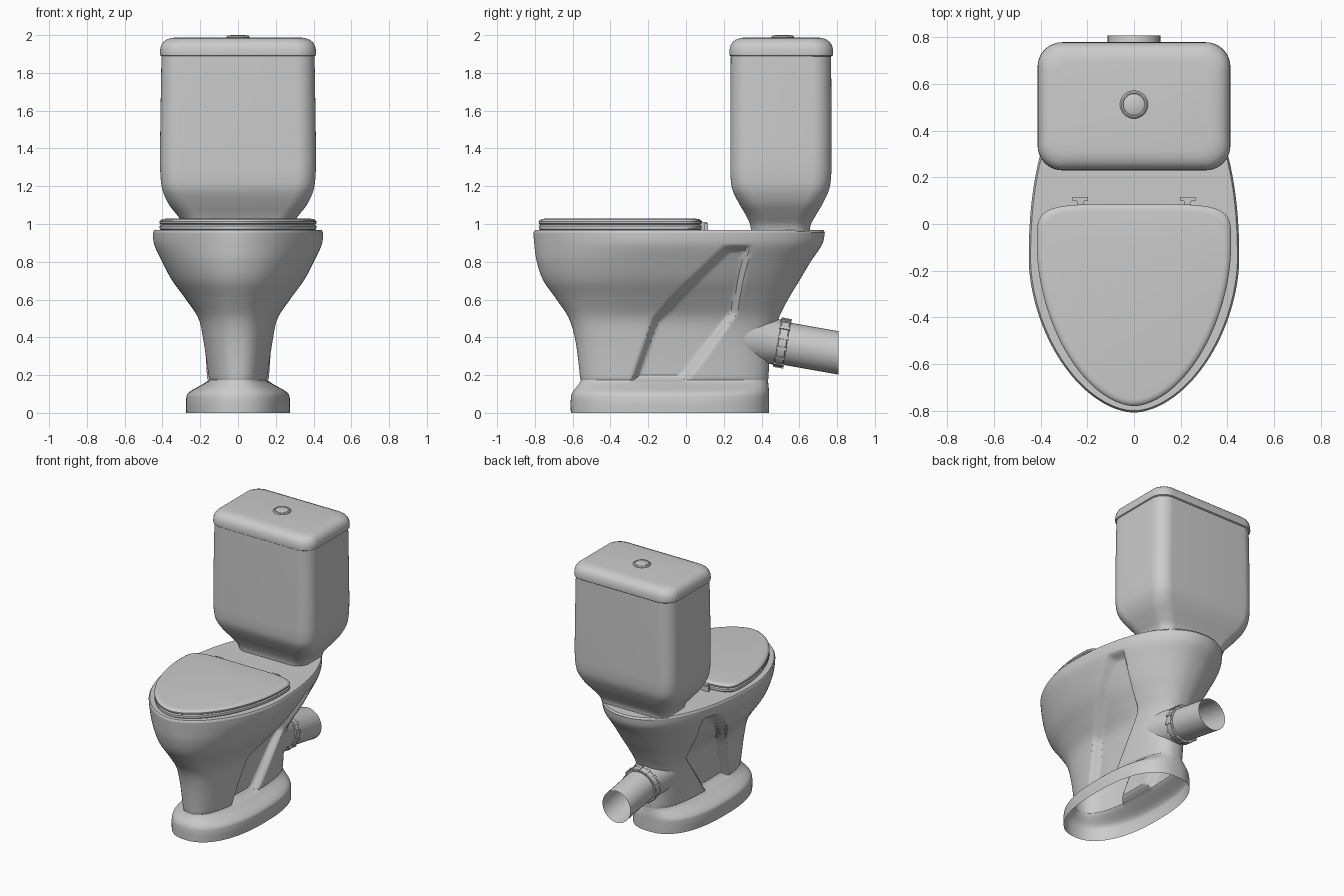
import bpy, bmesh, math
from mathutils import Vector, Matrix

if "Cube" in bpy.data.objects:
    bpy.data.objects.remove(bpy.data.objects["Cube"])


def loft(name, rings, cap_start=True, cap_end=True, angle=35):
    """Skin a list of closed rings into one smooth-shaded object."""
    bm = bmesh.new()
    vr = [[bm.verts.new(p) for p in r] for r in rings]
    n = len(rings[0])
    for a, b in zip(vr, vr[1:]):
        for i in range(n):
            j = (i + 1) % n
            bm.faces.new((a[i], a[j], b[j], b[i]))
    if cap_start:
        bm.faces.new(vr[0][::-1])
    if cap_end:
        bm.faces.new(vr[-1])
    bmesh.ops.recalc_face_normals(bm, faces=bm.faces)
    me = bpy.data.meshes.new(name)
    bm.to_mesh(me)
    bm.free()
    ob = bpy.data.objects.new(name, me)
    bpy.context.collection.objects.link(ob)
    bpy.ops.object.select_all(action='DESELECT')
    ob.select_set(True)
    bpy.context.view_layer.objects.active = ob
    bpy.ops.object.shade_smooth_by_angle(angle=math.radians(angle))
    return ob


def egg(z, yf, yb, hw, yc, nf, nb, count=128):
    """Plan section: two superellipse halves meeting at the widest line yc."""
    pts = []
    for i in range(count):
        t = 2 * math.pi * i / count
        c, s = math.cos(t), math.sin(t)
        n, reach = (nb, yb - yc) if s >= 0 else (nf, yc - yf)
        x = hw * math.copysign(abs(c) ** (2 / n), c)
        y = yc + reach * math.copysign(abs(s) ** (2 / n), s)
        pts.append(Vector((x, y, z)))
    return pts


def round_rect(z, hw, y0, y1, r, seg=10):
    pts = []
    for k, (cx, cy) in enumerate(((hw - r, y1 - r), (r - hw, y1 - r),
                                  (r - hw, y0 + r), (hw - r, y0 + r))):
        for i in range(seg + 1):
            a = math.pi / 2 * (k + i / seg)
            pts.append(Vector((cx + r * math.cos(a), cy + r * math.sin(a), z)))
    return pts


def spline(keys, sub):
    """Catmull-Rom resampling of key tuples."""
    out = []
    for i in range(len(keys) - 1):
        p0, p1 = keys[max(i - 1, 0)], keys[i]
        p2, p3 = keys[i + 1], keys[min(i + 2, len(keys) - 1)]
        for k in range(sub):
            t = k / sub
            out.append([0.5 * (2 * b + (c - a) * t + (2 * a - 5 * b + 4 * c - d) * t * t
                               + (3 * b - a - 3 * c + d) * t ** 3)
                        for a, b, c, d in zip(p0, p1, p2, p3)])
    out.append(list(keys[-1]))
    return out


# Bowl and pedestal: z, front y, back y, half width, widest y, front/back roundness
BODY = [(0.00, -0.61, 0.44, 0.275, -0.08, 2.3, 2.5),
        (0.07, -0.61, 0.44, 0.275, -0.08, 2.3, 2.5),
        (0.11, -0.60, 0.44, 0.258, -0.08, 2.3, 2.5),
        (0.165, -0.56, 0.435, 0.168, -0.08, 2.4, 2.6),
        (0.20, -0.562, 0.437, 0.166, -0.08, 2.4, 2.6),
        (0.38, -0.585, 0.45, 0.187, -0.08, 2.4, 2.5),
        (0.50, -0.62, 0.49, 0.212, -0.08, 2.3, 2.4),
        (0.60, -0.685, 0.54, 0.275, -0.10, 2.1, 2.3),
        (0.70, -0.755, 0.60, 0.348, -0.12, 2.0, 2.2),
        (0.80, -0.79, 0.66, 0.402, -0.14, 1.9, 2.2),
        (0.89, -0.803, 0.72, 0.443, -0.15, 1.8, 2.2),
        (0.955, -0.808, 0.735, 0.451, -0.15, 1.8, 2.2)]
rings = [egg(*k, count=256) for k in spline(BODY, 9)]
rings.append(egg(0.968, -0.80, 0.727, 0.443, -0.15, 1.8, 2.2, count=256))

# Recessed side panels pressed into both flanks
PANEL = [Vector(p) for p in ((-0.30, 0.16), (0.0, 0.16), (0.27, 0.52), (0.31, 0.70),
                             (0.345, 0.89), (0.21, 0.89), (-0.01, 0.68), (-0.18, 0.50))]


def panel_depth(y, z):
    p, inside, dist = Vector((y, z)), False, 9.0
    for a, b in zip(PANEL, PANEL[1:] + PANEL[:1]):
        e = b - a
        t = min(1, max(0, (p - a).dot(e) / e.dot(e)))
        dist = min(dist, (p - a - e * t).length)
        if (a.y > z) != (b.y > z) and y < a.x + (z - a.y) / (b.y - a.y) * e.x:
            inside = not inside
    if not inside:
        return 0.0
    t = min(1, dist / 0.04)
    return 0.055 * t * t * (3 - 2 * t)


for ring in rings:
    for v in ring:
        v.x -= math.copysign(panel_depth(v.y, v.z), v.x)
loft("bowl_pedestal", rings, cap_start=False, angle=40)


# Seat and lid share one outline; profile is (z, inset)
def seat_layer(name, profile):
    loft(name, [egg(z, -0.78 + i, 0.085 - i, 0.416 - i, -0.10, 1.8, 5)
                for z, i in profile])


seat_layer("seat", [(0.966, 0.012), (0.972, 0.003), (0.98, 0), (0.99, 0.002), (0.997, 0.012)])
seat_layer("seat_lid", [(0.997, 0.008), (1.002, 0.001), (1.012, 0), (1.02, 0.005),
                        (1.026, 0.016), (1.028, 0.03)])


def box(name, center, size, rot=None):
    bpy.ops.mesh.primitive_cube_add(size=1)
    ob = bpy.context.object
    ob.name = name
    ob.matrix_world = (Matrix.Translation(center) @ (rot or Matrix()) @
                       Matrix.Diagonal((*size, 1)))
    return ob


# Hinges
for side, label in ((-1, "left"), (1, "right")):
    box("hinge_stem_" + label, (side * 0.23, 0.09, 0.99), (0.03, 0.04, 0.04))
    box("hinge_bar_" + label, (side * 0.23, 0.107, 0.985), (0.065, 0.018, 0.04))

# Cistern: z, half width, front y, back y, corner radius
TANK = [(0.96, 0.27, 0.345, 0.655, 0.09), (1.00, 0.285, 0.338, 0.662, 0.09),
        (1.05, 0.325, 0.315, 0.69, 0.10), (1.11, 0.37, 0.28, 0.725, 0.10),
        (1.18, 0.40, 0.246, 0.757, 0.10), (1.25, 0.41, 0.236, 0.768, 0.10),
        (1.35, 0.413, 0.235, 0.77, 0.10), (1.60, 0.41, 0.235, 0.77, 0.10),
        (1.90, 0.405, 0.237, 0.768, 0.10)]
loft("cistern", [round_rect(*k) for k in spline(TANK, 4)])

# Cistern lid: z, inset
LID = [(1.888, 0.008), (1.893, 0.001), (1.90, 0), (1.925, 0.001), (1.945, 0.006),
       (1.962, 0.016), (1.975, 0.032), (1.984, 0.055), (1.988, 0.085)]
loft("cistern_lid", [round_rect(z, 0.413 - i, 0.23 + i, 0.779 - i, 0.105 - i * 0.5)
                     for z, i in LID])


def disc(name, profile):
    loft(name, [[Vector((r * math.cos(a), 0.512 + r * math.sin(a), z))
                 for a in (2 * math.pi * i / 32 for i in range(32))] for z, r in profile])


# Flush button
disc("button_ring", [(1.98, 0.06), (1.991, 0.06), (1.997, 0.054), (1.998, 0.048), (1.994, 0.046)])
disc("button", [(1.985, 0.044), (1.997, 0.044), (2.0, 0.039)])

# Outlet: tilted axis through the collar centre
TILT = math.radians(10)
ORIGIN = Vector((0, 0.51, 0.37))
AXIS = Vector((0, math.cos(TILT), -math.sin(TILT)))
UP = Vector((0, math.sin(TILT), math.cos(TILT)))


def radial(a):
    return Vector((math.cos(a), 0, 0)) + UP * math.sin(a)


def tube_ring(s, r, count=40):
    return [ORIGIN + AXIS * s + radial(2 * math.pi * i / count) * r for i in range(count)]


loft("outlet_spigot", [tube_ring(s, r) for s, r in
                       ((-0.20, 0.15), (-0.10, 0.135), (-0.05, 0.122), (0.0, 0.117))],
     False, False)
loft("outlet_collar", [tube_ring(s, r) for s, r in
                       ((-0.024, 0.113), (-0.024, 0.125), (-0.02, 0.128), (0.02, 0.128),
                        (0.024, 0.125), (0.024, 0.111))], False, False)
# Grip ribs around the collar
for i in range(14):
    a = 2 * math.pi * (i + 0.5) / 14
    out = radial(a)
    rot = Matrix((AXIS.cross(out), AXIS, out)).transposed().to_4x4()
    box(f"collar_rib_{i + 1}", ORIGIN + out * 0.127, (0.018, 0.056, 0.012), rot)
# Waste pipe with an upright cut end
end = [p + AXIS * ((0.807 - p.y) / AXIS.y) for p in tube_ring(0.0, 0.113)]
loft("waste_pipe", [tube_ring(-0.02, 0.113), end], False, False)
